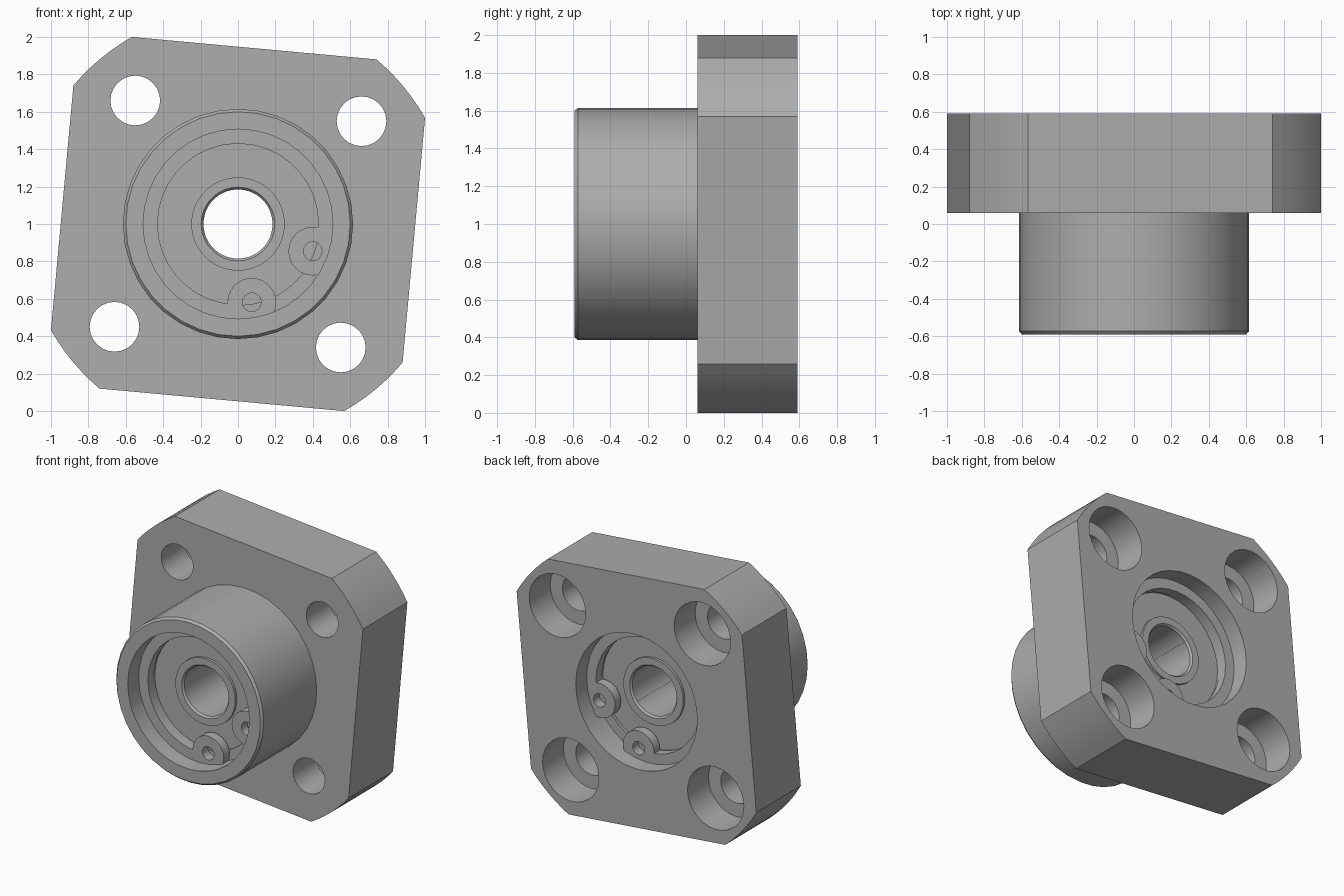
import bpy, bmesh
from math import sin, cos, radians, acos, degrees, pi
from mathutils import Matrix, Vector

cube = bpy.data.objects.get("Cube")
if cube:
    bpy.data.objects.remove(cube)

steel = bpy.data.materials.new("grey steel")
steel.use_nodes = True
colour = (0.42, 0.42, 0.42, 1)
steel.diffuse_color = colour
steel.node_tree.nodes["Principled BSDF"].inputs["Base Color"].default_value = colour

CENTRE = 1.0
TILT = -5.24          # the whole flange is turned slightly about its bore
FRONT, STEP, BACK = -0.59, 0.06, 0.59
BORE = 0.507


def polar(r, deg):
    return r * cos(radians(deg)), r * sin(radians(deg))


def finish(bm, name):
    bmesh.ops.recalc_face_normals(bm, faces=bm.faces)
    mesh = bpy.data.meshes.new(name)
    bm.to_mesh(mesh)
    bm.free()
    mesh.materials.append(steel)
    obj = bpy.data.objects.new(name, mesh)
    bpy.context.collection.objects.link(obj)
    return obj


def prism(name, outline, y0, y1):
    """Extrude an outline of (x, z) points, measured from the bore axis, along y."""
    bm = bmesh.new()
    face = bm.faces.new([bm.verts.new((x, y0, z + CENTRE)) for x, z in outline])
    new = bmesh.ops.extrude_face_region(bm, geom=[face])["geom"]
    bmesh.ops.translate(bm, vec=(0, y1 - y0, 0),
                        verts=[v for v in new if isinstance(v, bmesh.types.BMVert)])
    return finish(bm, name)


def cylinder(name, x, z, r, y0, y1, sides=24):
    ring = [polar(r, 360 * i / sides) for i in range(sides)]
    return prism(name, [(x + a, z + b) for a, b in ring], y0, y1)


def lathe(name, profile, sides=36):
    """Turn a closed profile of (radius, y) points about the bore axis."""
    bm = bmesh.new()
    rings = []
    for i in range(sides):
        c, s = polar(1, 360 * i / sides)
        rings.append([bm.verts.new((r * c, y, CENTRE + r * s)) for r, y in profile])
    n = len(profile)
    for i in range(sides):
        a, b = rings[i], rings[(i + 1) % sides]
        for j in range(n):
            k = (j + 1) % n
            bm.faces.new((a[j], a[k], b[k], b[j]))
    return finish(bm, name)


def combine(obj, other, operation):
    bpy.context.view_layer.objects.active = obj
    mod = obj.modifiers.new("cut", "BOOLEAN")
    mod.operation, mod.object, mod.solver = operation, other, "EXACT"
    bpy.ops.object.modifier_apply(modifier=mod.name)
    bpy.data.objects.remove(other)


def smooth(obj):
    bpy.ops.object.select_all(action="DESELECT")
    obj.select_set(True)
    bpy.context.view_layer.objects.active = obj
    bpy.ops.object.shade_smooth_by_angle(angle=radians(30))


# Flange: square plate whose corners are rounded off by a larger circle
R, HALF = 1.15, 0.944
start = degrees(acos(HALF / R))
outline = []
for k in range(4):
    for i in range(7):
        a = start + (90 - 2 * start) * i / 6
        outline.append(polar(R, a + 90 * k + TILT))
housing = prism("flange_housing", outline, STEP, BACK)

# Boss: chamfered tube reaching into the flange
boss = lathe("boss", [(0.4, FRONT), (0.6, FRONT), (0.615, FRONT + 0.018),
                      (0.615, STEP + 0.1), (0.4, STEP + 0.1)])
combine(housing, boss, "UNION")

# Main bore
bore = lathe("bore_cutter", [(0.001, -0.8), (BORE, -0.8), (BORE, 0.8), (0.001, 0.8)])
combine(housing, bore, "DIFFERENCE")

# Four mounting holes with counterbores at the back
for k in range(4):
    x, z = polar(0.859, 45 + 90 * k + TILT)
    combine(housing, cylinder("hole_cutter", x, z, 0.133, -0.1, 0.8), "DIFFERENCE")
    combine(housing, cylinder("counterbore_cutter", x, z, 0.235, BACK - 0.25, 0.8, 28), "DIFFERENCE")
smooth(housing)

# Bearing: outer race, recessed shield and inner race on both faces
face, shield = 0.39, 0.37
half = [(0.185, face - 0.015), (0.197, face), (0.25, face), (0.25, shield),
        (0.435, shield), (0.435, face), (BORE, face)]
bearing = lathe("bearing", [(r, -y) for r, y in half] + [(r, y) for r, y in reversed(half)])
smooth(bearing)

# Retaining rings: open ring with two eyelets, one at each end of the bore
EYES = (-20, -80)
for name, y0, y1 in (("front_retaining_ring", -0.46, -face),
                     ("back_retaining_ring", face, 0.46)):
    arc = [EYES[0] + 300 * i / 30 for i in range(31)]
    ring = prism(name, [polar(BORE, a) for a in arc] +
                 [polar(0.43, a) for a in reversed(arc)], y0, y1)
    for a in EYES:
        x, z = polar(0.425, a)
        combine(ring, cylinder("eyelet", x, z, 0.13, y0, y1), "UNION")
    for a in EYES:
        x, z = polar(0.425, a)
        combine(ring, cylinder("eye_cutter", x, z, 0.05, -0.8, 0.8, 16), "DIFFERENCE")
    smooth(ring)
